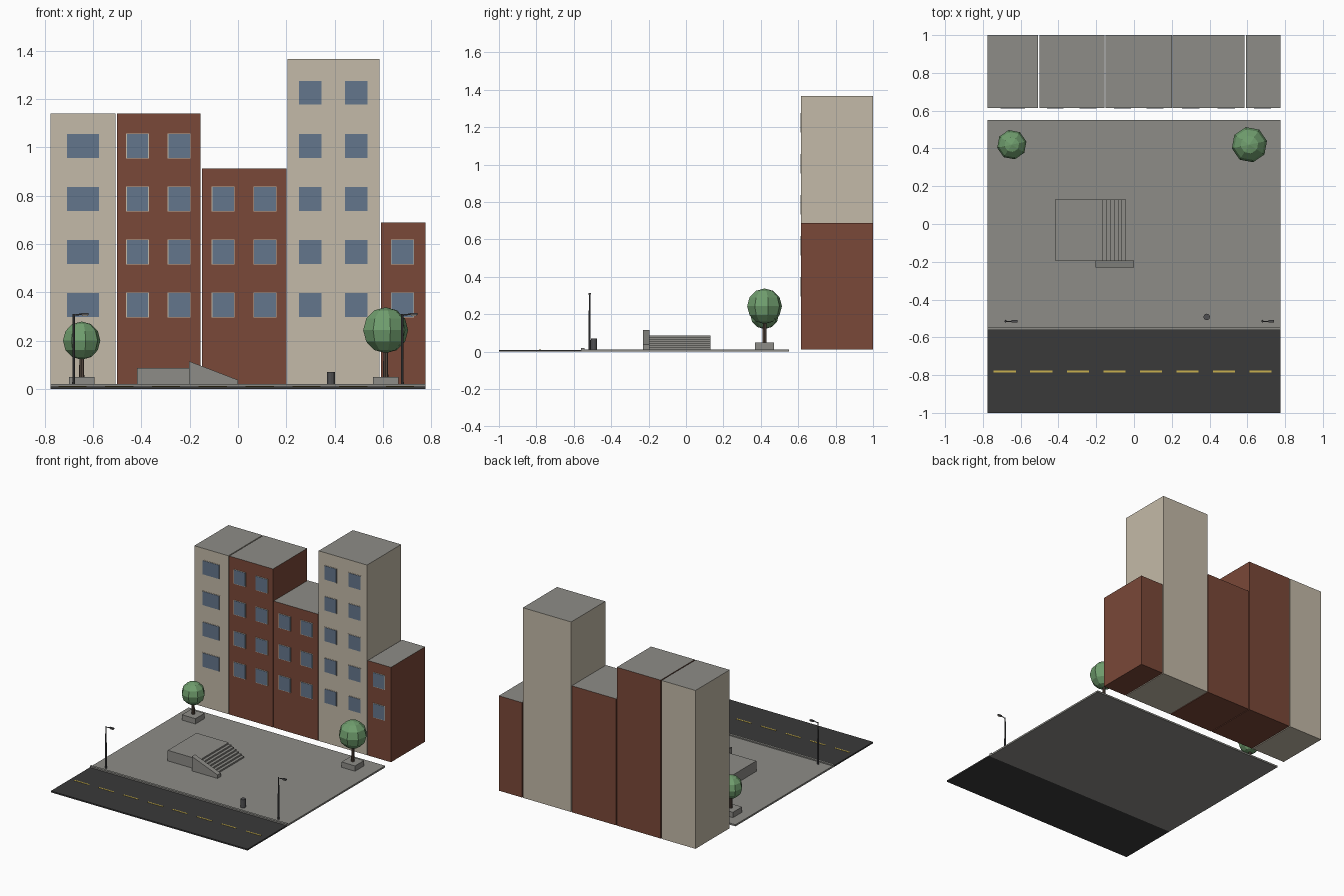
import bpy, bmesh, math
from mathutils import Matrix, Vector

cube = bpy.data.objects.get("Cube")
if cube:
    bpy.data.objects.remove(cube, do_unlink=True)


def material(name, rgb):
    lin = [(c / 255 / 12.92) if c / 255 < 0.04045 else ((c / 255 + 0.055) / 1.055) ** 2.4 for c in rgb]
    m = bpy.data.materials.new(name)
    m.use_nodes = True
    m.diffuse_color = (*lin, 1)
    bsdf = next(n for n in m.node_tree.nodes if n.type == 'BSDF_PRINCIPLED')
    bsdf.inputs["Base Color"].default_value = (*lin, 1)
    return m


CONCRETE = material("concrete_grey", (141, 140, 135))
ASPHALT = material("asphalt", (58, 58, 58))
YELLOW = material("road_yellow", (200, 176, 78))
BEIGE = material("beige_plaster", (196, 186, 168))
BRICK = material("red_brick", (122, 72, 56))
GLASS = material("window_blue", (100, 118, 140))
LEAF = material("leaf_green", (112, 158, 110))
BARK = material("bark_brown", (92, 78, 68))
METAL = material("dark_metal", (80, 80, 82))


def finish(name, bm, *mats):
    bmesh.ops.recalc_face_normals(bm, faces=bm.faces)
    me = bpy.data.meshes.new(name)
    bm.to_mesh(me)
    bm.free()
    for m in mats:
        me.materials.append(m)
    ob = bpy.data.objects.new(name, me)
    bpy.context.collection.objects.link(ob)
    return ob


def add_box(bm, x0, x1, y0, y1, z0, z1):
    mid = Vector(((x0 + x1) / 2, (y0 + y1) / 2, (z0 + z1) / 2))
    size = Matrix.Diagonal((x1 - x0, y1 - y0, z1 - z0, 1))
    bmesh.ops.create_cube(bm, size=1, matrix=Matrix.Translation(mid) @ size)


def box(name, mat, *bounds):
    bm = bmesh.new()
    add_box(bm, *bounds)
    return finish(name, bm, mat)


def extrude_profile(name, mat, pts, y0, y1):
    """Extrude an x-z outline along y."""
    bm = bmesh.new()
    face = bm.faces.new([bm.verts.new((x, y0, z)) for x, z in pts])
    new = bmesh.ops.extrude_face_region(bm, geom=[face])["geom"]
    bmesh.ops.translate(bm, vec=(0, y1 - y0, 0), verts=[v for v in new if isinstance(v, bmesh.types.BMVert)])
    return finish(name, bm, mat)


def add_rod(bm, a, b, r0, r1, sides=8):
    a, b = Vector(a), Vector(b)
    d = b - a
    rot = d.to_track_quat('Z', 'Y').to_matrix().to_4x4()
    bmesh.ops.create_cone(bm, cap_ends=True, segments=sides, radius1=r0, radius2=r1,
                          depth=d.length, matrix=Matrix.Translation((a + b) / 2) @ rot)


# Ground
GROUND = 0.012
W = 0.775
box("road", ASPHALT, -W, W, -1.0, -0.56, 0, 0.01)
box("plaza", CONCRETE, -W, W, -0.56, 0.55, 0, GROUND)
box("curb", CONCRETE, -W, W, -0.561, -0.544, 0.001, 0.02)

bm = bmesh.new()
for i in range(8):
    x = -0.743 + 0.1935 * i
    add_box(bm, x, x + 0.117, -0.786, -0.776, 0.009, 0.012)
finish("lane_dashes", bm, YELLOW)

# Buildings: name, x range, height, wall colour, window x ranges, floors
FRONT = 0.615
buildings = [
    ("left_tower", -0.775, -0.507, 1.14, BEIGE, [(-0.708, -0.576)], 4),
    ("left_brick_block", -0.50, -0.155, 1.14, BRICK, [(-0.460, -0.372), (-0.288, -0.199)], 4),
    ("middle_brick_block", -0.15, 0.20, 0.913, BRICK, [(-0.106, -0.017), (0.067, 0.157)], 3),
    ("tall_tower", 0.205, 0.586, 1.366, BEIGE, [(0.253, 0.346), (0.442, 0.536)], 5),
    ("right_brick_block", 0.592, 0.775, 0.688, BRICK, [(0.636, 0.726)], 2),
]
for name, x0, x1, top, wall, columns, floors in buildings:
    ob = box(name, wall, x0, x1, FRONT, 1.0, GROUND, top)
    ob.data.materials.append(CONCRETE)
    for p in ob.data.polygons:
        p.material_index = int(p.normal.z > 0.5)
    panes, frames = bmesh.new(), bmesh.new()
    first = 1 if name == "right_brick_block" else 0
    for f in range(floors):
        z = 0.298 + 0.2195 * f
        for a, b in columns:
            add_box(panes, a, b, FRONT - 0.004, FRONT, z, z + 0.098)
            add_box(frames, a - 0.003, b + 0.003, FRONT - 0.002, FRONT, z - 0.003, z + 0.101)
    finish(name + "_windows", panes, GLASS)
    finish(name + "_window_frames", frames, BEIGE)

# Raised platform with six steps down towards +x
STEP_TOP = 0.087
rise = (STEP_TOP - GROUND) / 7
outline = [(-0.418, 0.01), (-0.418, STEP_TOP)]
for i in range(7):
    x = -0.164 + 0.0203 * i
    z = STEP_TOP - rise * i
    outline += [(x, z), (x, z - rise if i < 6 else 0.01)]
extrude_profile("stepped_platform", CONCRETE, outline, -0.194, 0.13)
extrude_profile("stair_side_wall", CONCRETE,
                [(-0.203, 0.01), (-0.203, 0.115), (0.0, 0.037), (0.0, 0.01)], -0.23, -0.194)

# Trees in square planters
for side, x, r, cz in (("right", -0.647, 0.079, 0.2), ("left", 0.611, 0.095, 0.243)):
    y = 0.42
    box(side + "_planter", CONCRETE, x - 0.053, x + 0.053, y - 0.051, y + 0.051, 0.01, 0.05)
    bm = bmesh.new()
    add_rod(bm, (x, y, 0.045), (x, y, cz), 0.011, 0.008)
    finish(side + "_tree_trunk", bm, BARK)
    bm = bmesh.new()
    bmesh.ops.create_uvsphere(bm, u_segments=8, v_segments=6, radius=r,
                              matrix=Matrix.Translation((x, y, cz)) @ Matrix.Rotation(math.radians(12), 4, 'Z'))
    finish(side + "_tree_crown", bm, LEAF)

# Street lamps
for side, x in (("right", -0.68), ("left", 0.68)):
    y = -0.515
    bm = bmesh.new()
    add_rod(bm, (x, y, 0.01), (x, y, 0.31), 0.006, 0.0045)
    add_rod(bm, (x, y, 0.305), (x + 0.045, y, 0.311), 0.003, 0.003, 6)
    add_box(bm, x + 0.032, x + 0.062, y - 0.006, y + 0.006, 0.305, 0.314)
    finish(side + "_street_lamp", bm, METAL)
    box(side + "_lamp_lens", BEIGE, x + 0.035, x + 0.059, y - 0.005, y + 0.005, 0.302, 0.3055)

# Litter bin
bm = bmesh.new()
add_rod(bm, (0.385, -0.492, 0.01), (0.385, -0.492, 0.071), 0.017, 0.017, 12)
finish("litter_bin", bm, METAL)
